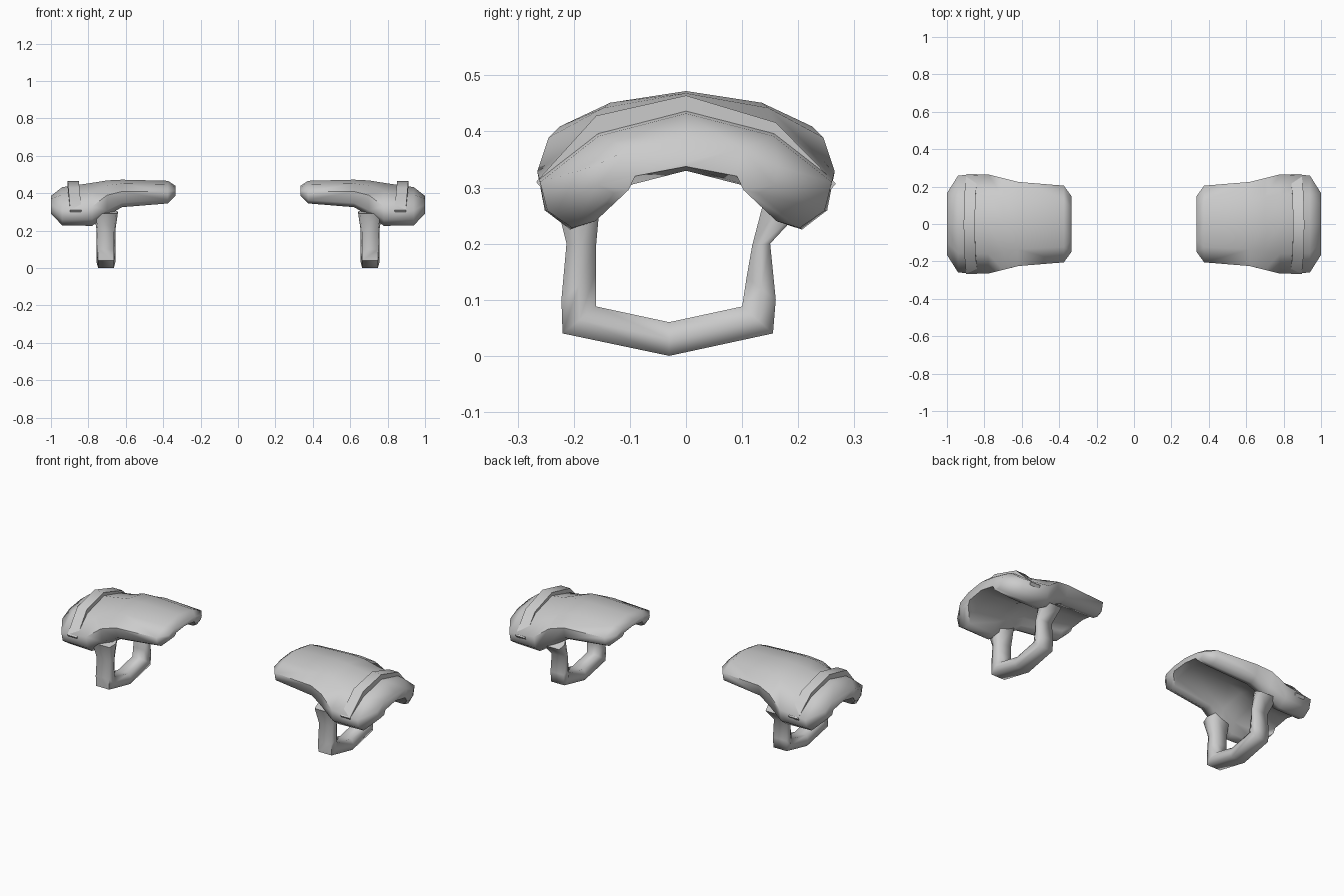
import bpy, bmesh, math
from mathutils import Vector

cube = bpy.data.objects.get("Cube")
if cube:
    bpy.data.objects.remove(cube, do_unlink=True)

grey = bpy.data.materials.new("light grey")
grey.use_nodes = True
colour = (0.6, 0.6, 0.6, 1)
grey.diffuse_color = colour
grey.node_tree.nodes["Principled BSDF"].inputs["Base Color"].default_value = colour


def loft(name, rings, side, angle):
    """Skin a list of equal point rings, cap both ends, mirror by side."""
    bm = bmesh.new()
    loops = [[bm.verts.new((side * x, y, z)) for x, y, z in r] for r in rings]
    for a, b in zip(loops, loops[1:]):
        for i in range(len(a)):
            j = (i + 1) % len(a)
            bm.faces.new((a[i], a[j], b[j], b[i]))
    bm.faces.new(loops[0])
    bm.faces.new(loops[-1])
    bmesh.ops.recalc_face_normals(bm, faces=bm.faces)
    mesh = bpy.data.meshes.new(name)
    bm.to_mesh(mesh)
    bm.free()
    mesh.materials.append(grey)
    mesh.polygons.foreach_set("use_smooth", [True] * len(mesh.polygons))
    mesh.set_sharp_from_angle(angle=math.radians(angle))
    bpy.context.collection.objects.link(bpy.data.objects.new(name, mesh))


def shell_ring(x, w, top, low, edge):
    """Arched, hollow cross-section with thick rounded side rims."""
    half = [(0, 0), (0.6, edge * 0.33), (1, edge), (0.95, 0.85), (0.78, 1),
            (0.62, 0.94), (0.55, 0.68), (0, 0.5)]
    full = half + [(-y, f) for y, f in half[-2:0:-1]]
    return [(x, y * w, top - f * (top - low)) for y, f in full]


# x, half width, crown height, rim height, drop of widest point
shell_stations = [
    (0.335, 0.15, 0.44, 0.385, 0.5),
    (0.375, 0.205, 0.466, 0.345, 0.47),
    (0.62, 0.225, 0.472, 0.325, 0.43),
    (0.70, 0.245, 0.468, 0.28, 0.42),
    (0.78, 0.265, 0.455, 0.225, 0.55),
    (0.94, 0.26, 0.432, 0.228, 0.6),
    (1.0, 0.165, 0.385, 0.29, 0.5),
]

# strap loop: outer point, inner point, half width
strap_nodes = [
    ((-0.235, 0.29), (-0.15, 0.31), 0.065),
    ((-0.213, 0.20), (-0.16, 0.20), 0.05),
    ((-0.222, 0.10), (-0.16, 0.15), 0.05),
    ((-0.22, 0.04), (-0.16, 0.088), 0.05),
    ((-0.03, 0.0), (-0.03, 0.06), 0.05),
    ((0.155, 0.04), (0.10, 0.088), 0.05),
    ((0.16, 0.10), (0.108, 0.14), 0.05),
    ((0.15, 0.20), (0.118, 0.197), 0.05),
    ((0.215, 0.27), (0.145, 0.30), 0.06),
]


def strap_ring(outer, inner, w):
    o, n = Vector(outer), Vector(inner)
    m = (o + n) / 2
    around = [(o, -0.84), (m, -1), (n, -0.7), (n, 0.7), (m, 1), (o, 0.84)]
    return [(0.706 + s * w, p.x, p.y) for p, s in around]


# raised band: arch points and a slightly leaning rectangular section
band_arch = [(-0.267, 0.31), (-0.16, 0.428), (0, 0.464), (0.16, 0.416), (0.267, 0.307)]


def band_ring(y, z):
    x = 0.867 + (z - 0.31) * 0.09
    iy, iz = y * 0.86, z - 0.045
    return [(x - 0.03, y, z), (x + 0.03, y, z), (x + 0.03, iy, iz), (x - 0.03, iy, iz)]


for label, side in (("left", 1), ("right", -1)):
    loft(label + "_guard_shell", [shell_ring(*s) for s in shell_stations], side, 70)
    loft(label + "_strap_loop", [strap_ring(*n) for n in strap_nodes], side, 75)
    loft(label + "_raised_band", [band_ring(*p) for p in band_arch], side, 50)
